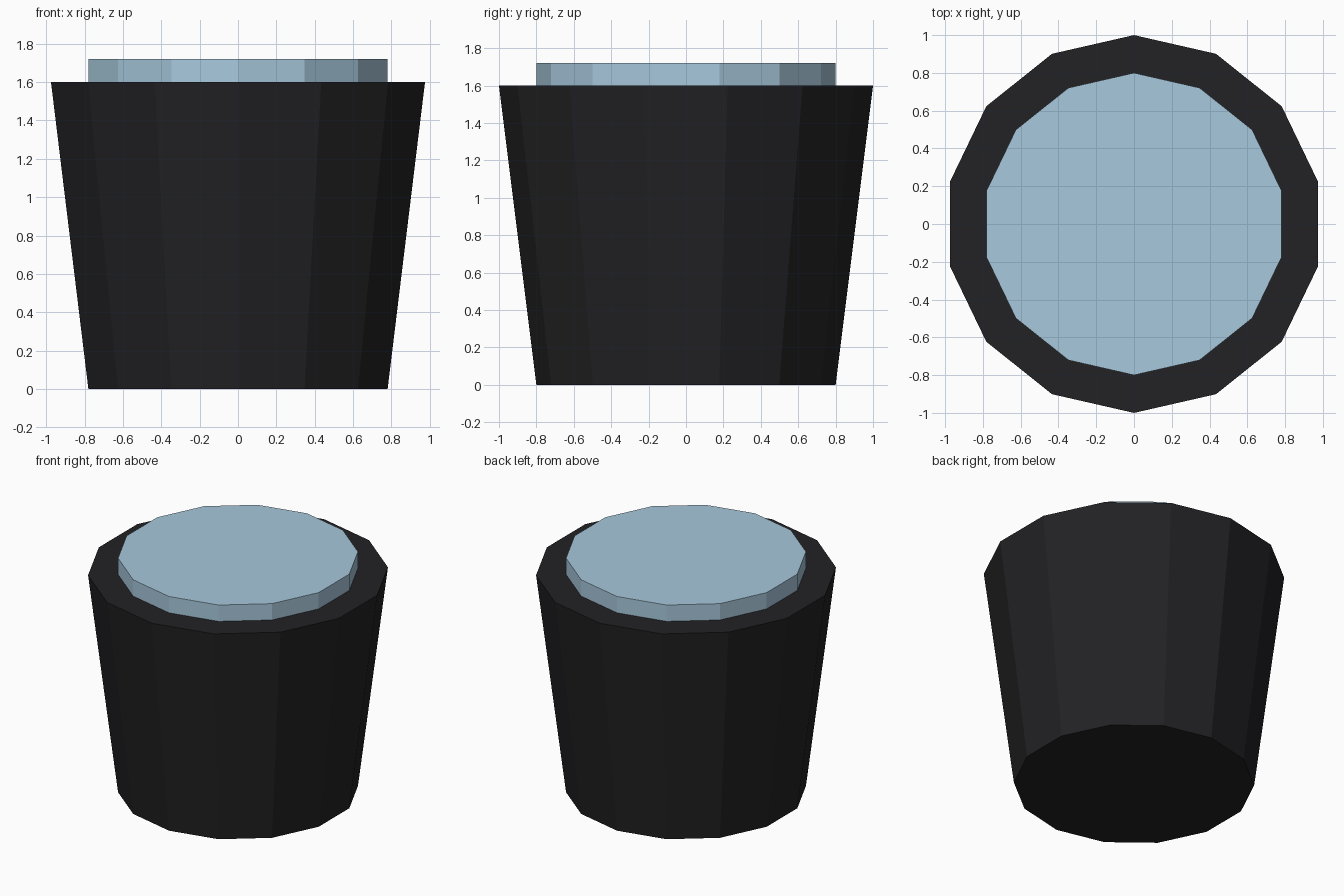
import bpy

if "Cube" in bpy.data.objects:
    bpy.data.objects.remove(bpy.data.objects["Cube"])

SIDES = 14


def material(name, color):
    mat = bpy.data.materials.new(name)
    mat.diffuse_color = (*color, 1)
    mat.use_nodes = True
    mat.node_tree.nodes["Principled BSDF"].inputs["Base Color"].default_value = mat.diffuse_color
    return mat


def tapered_drum(name, r_bottom, r_top, z_bottom, z_top, mat):
    bpy.ops.mesh.primitive_cone_add(
        vertices=SIDES, radius1=r_bottom, radius2=r_top,
        depth=z_top - z_bottom, location=(0, 0, (z_bottom + z_top) / 2))
    obj = bpy.context.object
    obj.name = name
    obj.data.materials.append(mat)
    return obj


black = material("black", (0.016, 0.016, 0.018))
pale_blue = material("pale_blue", (0.39, 0.58, 0.72))

# Dark tapered body, wider at the top
tapered_drum("body", 0.8, 1.0, 0.0, 1.6, black)

# Pale straight-sided disc resting on the body
tapered_drum("top_disc", 0.8, 0.8, 1.6, 1.72, pale_blue)
